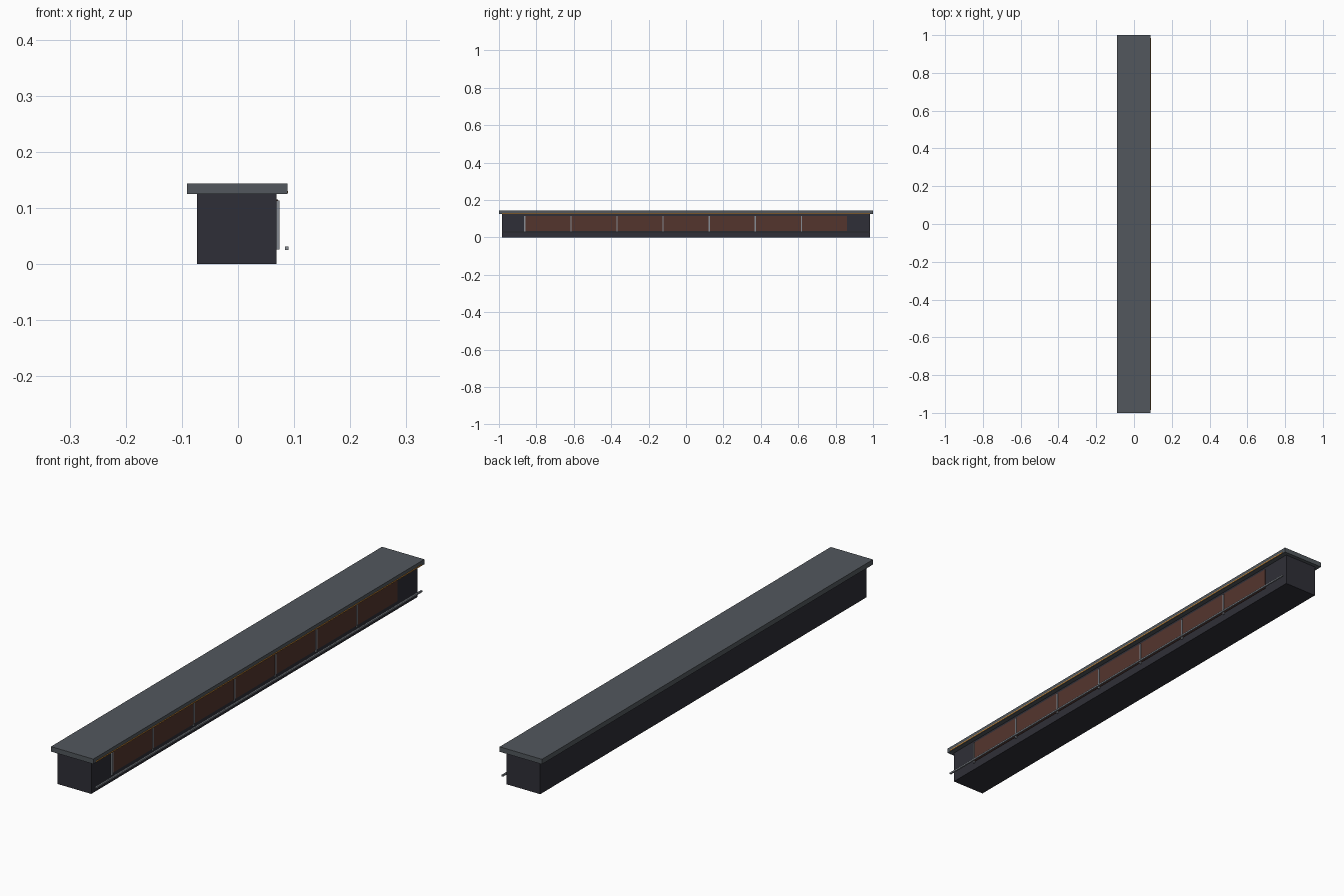
import bpy

if "Cube" in bpy.data.objects:
    bpy.data.objects.remove(bpy.data.objects["Cube"])


def material(name, rgb):
    m = bpy.data.materials.new(name)
    m.diffuse_color = (*rgb, 1)
    m.use_nodes = True
    m.node_tree.nodes["Principled BSDF"].inputs["Base Color"].default_value = m.diffuse_color
    return m


dark = material("charcoal", (0.028, 0.028, 0.038))
slate = material("slate", (0.085, 0.097, 0.11))
brown = material("dark_brown", (0.088, 0.036, 0.027))
steel = material("steel", (0.24, 0.26, 0.29))
amber = material("amber", (0.75, 0.32, 0.05))


def box(name, mat, x, y, z):
    """Box spanning the given (min, max) ranges."""
    bpy.ops.mesh.primitive_cube_add(size=1)
    o = bpy.context.object
    o.name = name
    o.location = [(a + b) / 2 for a, b in (x, y, z)]
    o.scale = [b - a for a, b in (x, y, z)]
    bpy.ops.object.transform_apply(location=True, scale=True)
    o.data.materials.append(mat)
    return o


# Counter body and overhanging top
box("counter_body", dark, (-0.073, 0.069), (-0.985, 0.985), (0, 0.125))
box("counter_top", slate, (-0.091, 0.088), (-1, 1), (0.125, 0.144))

# Front panels, each with a trim strip at its left edge
count, start, pitch = 7, -0.862, 0.2465
for i in range(count):
    y = start + i * pitch
    box(f"front_panel_{i + 1}", brown, (0.068, 0.0715),
        (y, y + pitch - 0.002), (0.033, 0.115))
    box(f"panel_trim_{i + 1}", steel, (0.068, 0.074),
        (y - 0.003, y + 0.003), (0.026, 0.113))

# Foot rail and light strip under the top's front edge
box("foot_rail", steel, (0.084, 0.090), (-0.985, 0.985), (0.025, 0.031))
box("light_strip", amber, (0.086, 0.0895), (-0.985, 0.985), (0.1265, 0.1305))
